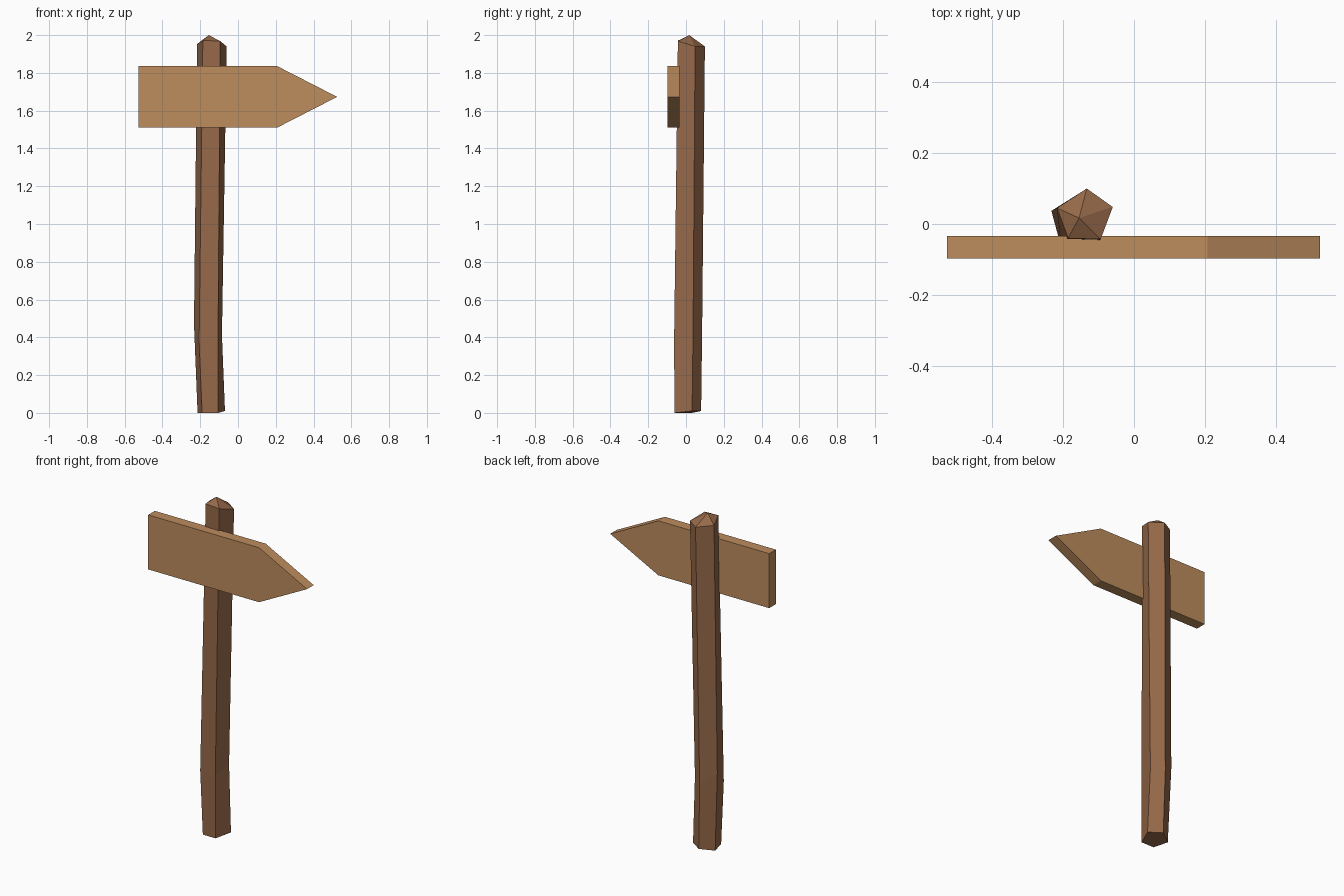
import bpy, bmesh

if "Cube" in bpy.data.objects:
    bpy.data.objects.remove(bpy.data.objects["Cube"])


def material(name, rgb):
    m = bpy.data.materials.new(name)
    m.diffuse_color = (*rgb, 1)
    m.use_nodes = True
    m.node_tree.nodes["Principled BSDF"].inputs["Base Color"].default_value = m.diffuse_color
    return m


def finish(name, bm, mat):
    bmesh.ops.recalc_face_normals(bm, faces=bm.faces)
    me = bpy.data.meshes.new(name)
    bm.to_mesh(me)
    bm.free()
    me.materials.append(mat)
    ob = bpy.data.objects.new(name, me)
    bpy.context.collection.objects.link(ob)
    return ob


def bridge(bm, low, high):
    n = len(low)
    for i in range(n):
        j = (i + 1) % n
        bm.faces.new((low[i], low[j], high[j], high[i]))


dark_wood = material("dark wood", (0.305, 0.141, 0.067))
light_wood = material("light wood", (0.515, 0.266, 0.112))

# Post: crooked five-sided trunk lofted through three rings, with a pointed cap
rings = [
    [(-.14, .08, .01), (-.069, .032, .01), (-.106, -.061, 0), (-.19, -.061, 0), (-.214, .03, 0)],
    [(-.15, .085, .40), (-.085, .037, .41), (-.106, -.063, .38), (-.206, -.063, .38), (-.233, .037, .47)],
    [(-.133, .10, 1.94), (-.06, .048, 1.94), (-.094, -.043, 1.968), (-.186, -.04, 1.972), (-.217, .045, 1.952)],
]
bm = bmesh.new()
loops = [[bm.verts.new(p) for p in ring] for ring in rings]
for low, high in zip(loops, loops[1:]):
    bridge(bm, low, high)
bm.faces.new(loops[0])
apex = bm.verts.new((-.155, .017, 2.0))
for i in range(5):
    bm.faces.new((loops[-1][i], loops[-1][(i + 1) % 5], apex))
finish("post", bm, dark_wood)

# Sign board: arrow profile extruded front to back
profile = [(-.527, 1.51), (.207, 1.51), (.525, 1.673), (.207, 1.836), (-.527, 1.836)]
bm = bmesh.new()
front, back = ([bm.verts.new((x, y, z)) for x, z in profile] for y in (-.097, -.034))
bm.faces.new(front)
bm.faces.new(back)
bridge(bm, front, back)
finish("arrow_board", bm, light_wood)
